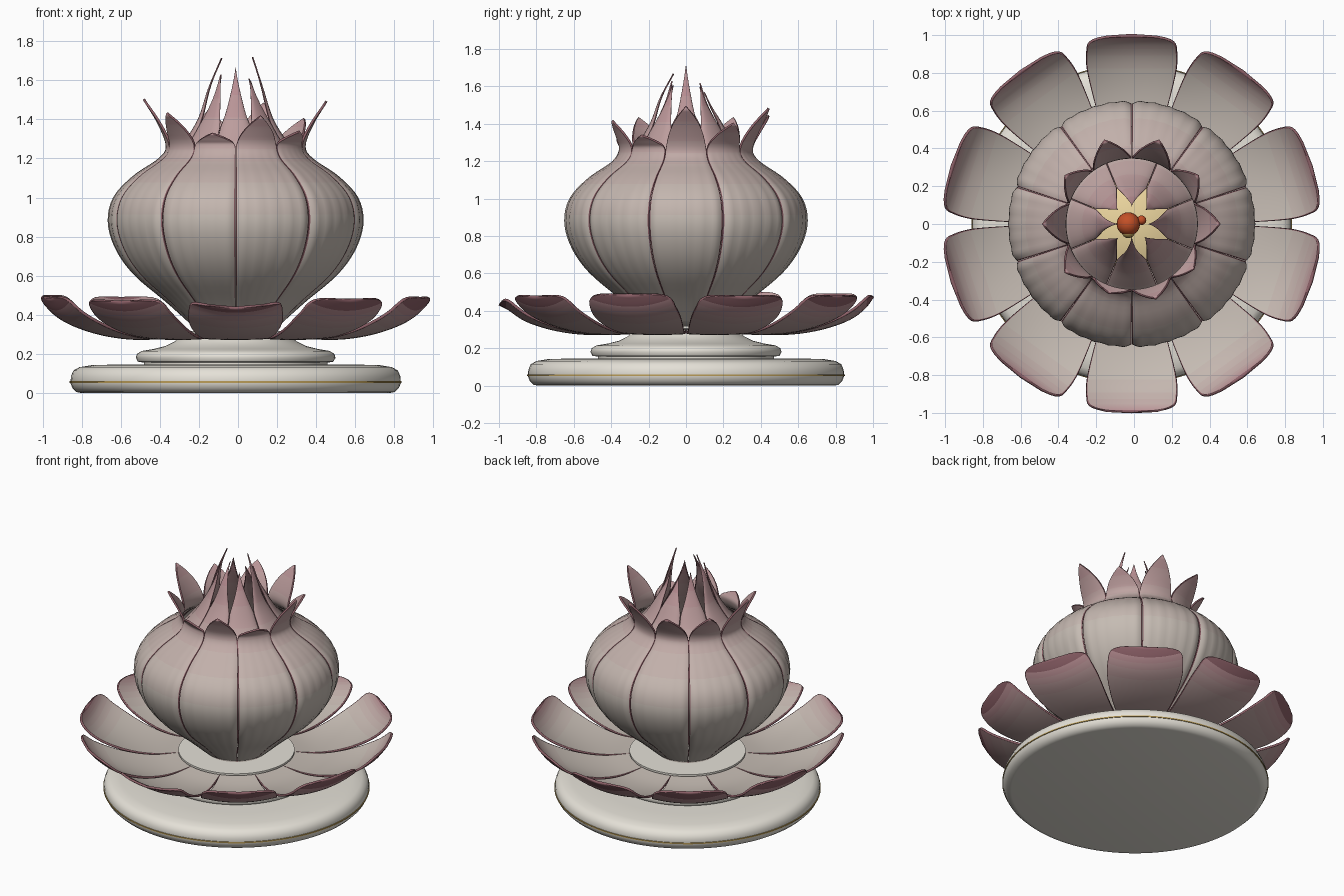
import bpy, bmesh, math
from math import sin, cos, pi, radians

if "Cube" in bpy.data.objects:
    bpy.data.objects.remove(bpy.data.objects["Cube"])

CX = -0.012  # the axis sits slightly left of centre


def material(name, rgb):
    m = bpy.data.materials.new(name)
    m.diffuse_color = (*rgb, 1)
    m.use_nodes = True
    m.node_tree.nodes["Principled BSDF"].inputs["Base Color"].default_value = m.diffuse_color
    return m


cream = material("porcelain", (0.78, 0.75, 0.68))
gold = material("gold", (0.50, 0.34, 0.10))
yellow = material("pale_gold", (0.85, 0.68, 0.35))
red = material("red", (0.55, 0.08, 0.02))
edge_pink = material("petal_edge", (0.27, 0.12, 0.14))
lo, hi = (0.56, 0.50, 0.45), (0.48, 0.27, 0.29)
blush = [material(f"petal_{i}", [a + (b - a) * i / 7 for a, b in zip(lo, hi)])
         for i in range(8)]
petal_mats = blush + [edge_pink]


def finish(name, bm, mats, angle=50):
    me = bpy.data.meshes.new(name)
    bm.to_mesh(me)
    bm.free()
    ob = bpy.data.objects.new(name, me)
    bpy.context.collection.objects.link(ob)
    for m in mats:
        me.materials.append(m)
    bpy.ops.object.select_all(action='DESELECT')
    ob.select_set(True)
    bpy.context.view_layer.objects.active = ob
    bpy.ops.object.shade_smooth_by_angle(angle=radians(angle))
    return ob


def curve_at(pts, t):
    """Catmull-Rom sample of a point list, t in 0..1"""
    n = len(pts) - 1
    i = min(int(t * n), n - 1)
    f = t * n - i
    p1, p2 = pts[i], pts[i + 1]
    p0 = pts[i - 1] if i else [2 * a - b for a, b in zip(p1, p2)]
    p3 = pts[i + 2] if i + 2 <= n else [2 * b - a for a, b in zip(p1, p2)]
    return [0.5 * (2 * b + (c - a) * f + (2 * a - 5 * b + 4 * c - d) * f * f
                   + (3 * b - a - 3 * c + d) * f ** 3)
            for a, b, c, d in zip(p0, p1, p2, p3)]


def lathe(name, pts, mat, segs=96):
    bm = bmesh.new()
    rings = [[bm.verts.new((CX + r * cos(2 * pi * k / segs), r * sin(2 * pi * k / segs), z))
              for k in range(segs)] for r, z in pts]
    for a, b in zip(rings, rings[1:]):
        for k in range(segs):
            j = (k + 1) % segs
            bm.faces.new((a[k], a[j], b[j], b[k]))
    bm.faces.new(rings[0][::-1])
    bm.faces.new(rings[-1])
    return finish(name, bm, [mat])


def petal(name, point, ang, nu, nv, thick, shade, under=0):
    """Sheet from point(u, v) -> (out, side, z), turned to ang and thickened inward"""
    bm = bmesh.new()
    us = [sin(pi / 2 * (2 * i / nu - 1)) for i in range(nu + 1)]
    grid = []
    for j in range(nv + 1):
        row = []
        for u in us:
            o, s, z = point(u, j / nv)
            row.append(bm.verts.new((CX + o * cos(ang) - s * sin(ang),
                                     o * sin(ang) + s * cos(ang), z)))
        grid.append(row)
    for j in range(nv):
        for i in range(nu):
            f = bm.faces.new((grid[j][i], grid[j][i + 1], grid[j + 1][i + 1], grid[j + 1][i]))
            f.material_index = shade((us[i] + us[i + 1]) / 2, (j + 0.5) / nv)
    bmesh.ops.remove_doubles(bm, verts=bm.verts, dist=1e-5)
    ob = finish(name, bm, petal_mats)
    mod = ob.modifiers.new("thickness", 'SOLIDIFY')
    mod.thickness = thick
    mod.offset = -1
    mod.material_offset = under
    return ob


# Base plate, gold line and stepped pedestal
lathe("base_plate", [(.79, 0), (.815, .005), (.835, .025), (.845, .05), (.843, .085), (.83, .115),
                     (.80, .132), (.74, .142), (.6, .146)], cream)
lathe("gold_line", [(.83, .05), (.849, .052), (.849, .06), (.83, .062)], gold)
lathe("pedestal", [(.47, .14), (.47, .155), (.5, .16), (.511, .18), (.505, .2), (.48, .215),
                   (.42, .225), (.36, .24), (.31, .265), (.285, .29), (.3, .3), (.37, .305),
                   (.37, .318), (.2, .318)], cream)

# Ten open petals around the foot
tips = [.5, .5, .5, .51, .52, .51, .49, .46, .5, .51]
for k in range(10):
    ang = radians(18 + 36 * k)
    tz = tips[k]
    prof = [(.30, .305), (.5, .285), (.68, .303), (.84, .35), (.94, .41), (.995, tz - .03)]
    width = [(.10,), (.155,), (.205,), (.238,), (.225,), (.15,)]

    def open_pt(u, v, prof=prof, width=width):
        tip = max(0, (v - .72) / .28)
        # rounded end: the width closes to a point like an ellipse
        w = curve_at(width, min(v, .72))[0] * math.sqrt(max(0, 1 - tip ** 2.6))
        r, z = curve_at(prof, v)
        return r, u * w, z + .055 * v * (u * w / .235) ** 2 + .012 * tip

    petal("open_petal", lambda u, v: open_pt(-u, v), ang, 16, 26, .014,
          lambda u, v: 8 if abs(u) > .985 or v > .97 else min(7, int(8 * v ** 4)), 4)

# Ten closed bud petals with flared tips (tip radius, tip height)
flare = [(.47, 1.49), (.44, 1.40), (.47, 1.48), (.47, 1.44), (.44, 1.43),
         (.475, 1.5), (.44, 1.43), (.39, 1.325), (.42, 1.415), (.41, 1.335)]
for k, (tr, tz) in enumerate(flare):
    prof = [(.19, .315), (.35, .46), (.515, .6), (.61, .73), (.652, .87), (.625, 1.0),
            (.525, 1.11), (.395, 1.2), (.358, 1.265),
            (.355 + .4 * (tr - .355), 1.265 + .5 * (tz - 1.265)), (tr, tz)]

    def bud_pt(u, v, prof=prof):
        r, z = curve_at(prof, v)
        t = min(1, max(0, (v - .78) / .22))
        half = radians(17.9) * (1 - t ** 1.7)
        body = sin(pi * min(1, v / .8))
        r += body * (-.014 * abs(u) ** 8 + .0025 * cos(5 * pi * u))
        a = u * half
        return r * cos(a), r * sin(a), z

    petal("bud_petal", bud_pt, radians(36 * k), 24, 44, .012,
          lambda u, v: 8 if abs(u) > .975 else min(7, int(10 * max(0, v - .2) ** 1.6)))

# Eight inner petals closing into spikes
spikes = [(.09, 1.72), (.11, 1.6), (.10, 1.57), (.11, 1.62),
          (.075, 1.715), (.11, 1.63), (.07, 1.67), (.10, 1.61)]
for k, (tr, tz) in enumerate(spikes):
    prof = [(.16, .42), (.42, .68), (.52, .86), (.46, 1.04), (.335, 1.2), (.255, 1.3),
            (.19, 1.41), (.14, 1.41 + .5 * (tz - 1.41)), (tr, tz)]

    def spike_pt(u, v, prof=prof):
        r, z = curve_at(prof, v)
        t = min(1, max(0, (v - .7) / .3))
        half = radians(22.3) * (1 - t) ** .9
        r -= .012 * abs(u) ** 6 * (1 - t)
        a = u * half
        return r * cos(a), r * sin(a), z

    petal("inner_petal", spike_pt, radians(45 * k), 12, 36, .008,
          lambda u, v: 8 if abs(u) > .96 else min(7, int(8 * v)))

# Golden heart with a red bead, seen through the opening
lathe("golden_heart", [(.1, .9), (.22, .98), (.24, 1.02), (.2, 1.05)], yellow, 48)
for name, loc, rad, mat in [("red_bead", (-.03, 0, 1.1), .062, red),
                            ("red_tip", (.04, .02, 1.1), .025, red),
                            ("gold_bead", (-.03, -.04, 1.1), .035, gold)]:
    bm = bmesh.new()
    bmesh.ops.create_uvsphere(bm, u_segments=24, v_segments=12, radius=rad)
    bmesh.ops.translate(bm, verts=bm.verts, vec=loc)
    finish(name, bm, [mat])
